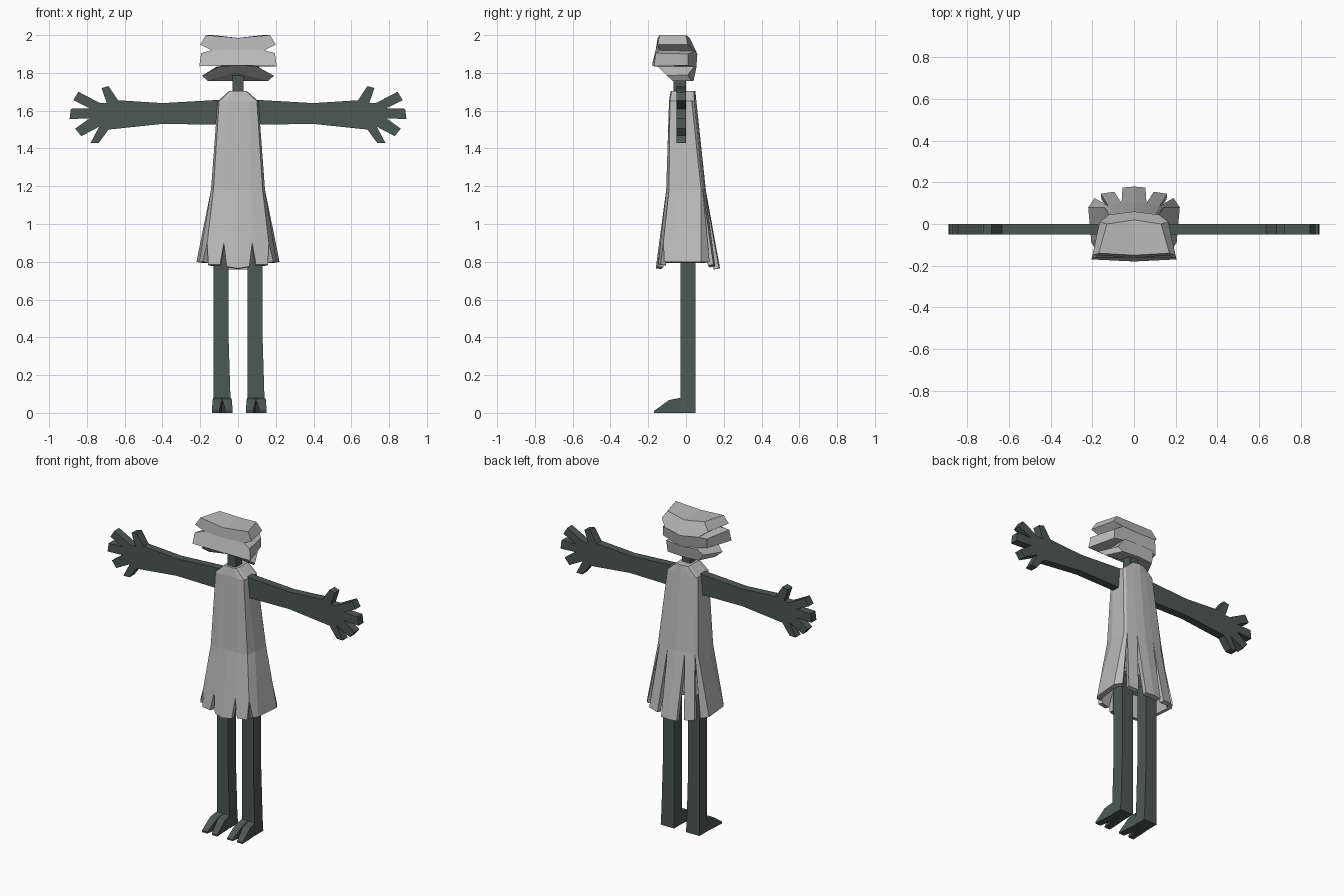
import bpy, bmesh

cube = bpy.data.objects.get("Cube")
if cube:
    bpy.data.objects.remove(cube, do_unlink=True)


def material(name, color):
    m = bpy.data.materials.new(name)
    m.use_nodes = True
    m.diffuse_color = color
    m.node_tree.nodes["Principled BSDF"].inputs["Base Color"].default_value = color
    return m


cloth = material("pale grey", (0.5, 0.5, 0.5, 1))
skin = material("dark green", (0.072, 0.098, 0.088, 1))


def build(name, faces, mat, mirror=False, closed=True):
    """Make an object from polygons given as point lists, welding shared corners."""
    bm = bmesh.new()
    for pts in faces:
        bm.faces.new([bm.verts.new(p) for p in pts])
    bmesh.ops.remove_doubles(bm, verts=bm.verts, dist=0.0005)
    if closed:
        bmesh.ops.recalc_face_normals(bm, faces=bm.faces)
    me = bpy.data.meshes.new(name)
    bm.to_mesh(me)
    bm.free()
    me.materials.append(mat)
    ob = bpy.data.objects.new(name, me)
    bpy.context.collection.objects.link(ob)
    if mirror:
        ob.modifiers.new("mirror", "MIRROR").merge_threshold = 0.001
    return ob


def loft(name, rings, mat, mirror=False):
    """Bridge equal-length rings and cap both ends."""
    faces = [rings[0], rings[-1]]
    for a, b in zip(rings, rings[1:]):
        for i in range(len(a)):
            j = (i + 1) % len(a)
            faces.append([a[i], a[j], b[j], b[i]])
    return build(name, faces, mat, mirror)


def box_ring(x0, x1, y0, y1, z):
    return [(x0, y0, z), (x1, y0, z), (x1, y1, z), (x0, y1, z)]


def both_sides(half):
    return half + [(-x, y, z) for x, y, z in reversed(half) if x > 0]


# Flat arms with splayed five-finger hands
arm = [(.05, 1.66), (.40, 1.64), (.635, 1.655), (.685, 1.73), (.722, 1.72),
       (.695, 1.64), (.73, 1.64), (.845, 1.70), (.872, 1.655), (.785, 1.613),
       (.885, 1.61), (.892, 1.555), (.785, 1.56), (.862, 1.505), (.83, 1.465),
       (.735, 1.515), (.78, 1.43), (.737, 1.43), (.685, 1.5), (.40, 1.53), (.05, 1.525)]
loft("arms", [[(x, y, z) for x, z in arm] for y in (-.05, 0)], skin, mirror=True)

# Neck
loft("neck", [box_ring(-.03, .03, -.065, 0, z) for z in (1.65, 1.82)], skin)

# Legs and two-toed feet, the second set a shifted copy
foot_profile = [(-.03, 0), (-.03, .08), (-.09, .068), (-.17, .01), (-.17, 0), (-.09, 0)]
outer = (.05, .05, .045, .042, .042, .045)
split = (.095, .095, .095, .08, .08, .095)
for side, shift in (("left", 0), ("right", -.18)):
    loft(side + "_leg", [box_ring(.05 + shift, x + shift, -.03, .05, z)
                         for x, z in ((.13, .92), (.13, .4), (.14, .08), (.145, 0))], skin)
    for toe, flip in (("inner", False), ("outer", True)):
        rings = [[((.193 - x if flip else x) + shift, y, z)
                  for x, (y, z) in zip(xs, foot_profile)] for xs in (outer, split)]
        loft(side + "_" + toe + "_toe", rings, skin)

# Dress: half outlines run from centre front round to centre back
shoulder = [(0, -.09), (.06, -.09), (.10, -.085), (.108, -.06),
            (.108, .03), (.10, .045), (.05, .05), (0, .055)]
waist = [(0, -.105), (.07, -.105), (.13, -.09), (.143, -.03),
         (.143, .08), (.125, .088), (.06, .1), (0, .105)]
shoulder_ring = [(x, y, 1.65) for x, y in shoulder]
waist_ring = [(x, y, 1.18) for x, y in waist]
collar_ring = [(x * .42, y * .9, 1.705) for x, y in shoulder]
# Each skirt panel has its own pair of hem corners, leaving slits between panels
hem = [((0, -.16, .765), (.06, -.15, .775)),
       ((.095, -.147, .785), (.158, -.135, .785)),
       ((.187, -.115, .8), (.205, -.09, .8)),
       ((.205, -.09, .8), (.22, .08, .8)),
       ((.22, .08, .8), (.19, .125, .8)),
       ((.16, .145, .785), (.095, .155, .775)),
       ((.055, .175, .765), (0, .18, .765))]
slit_top = {1: [(.075, -.135, .9)], 2: [(.163, -.12, .9)]}
faces = [collar_ring]
for i, (a, b) in enumerate(hem):
    j = i + 1
    for low, high in ((shoulder_ring, collar_ring), (waist_ring, shoulder_ring)):
        faces.append([low[i], low[j], high[j], high[i]])
    faces.append([a, b] + slit_top.get(j, []) + [waist_ring[j], waist_ring[i]]
                 + slit_top.get(i, []))
dress = build("dress", faces, cloth, mirror=True, closed=False)
shell = dress.modifiers.new("thickness", "SOLIDIFY")
shell.thickness, shell.offset = .03, -1

# Closed lining seen through the skirt slits
loft("dress_lining", [both_sides([(x * s, y * s, z) for x, y in waist])
                      for s, z in ((.85, 1.22), (.98, .92))], cloth)

# Hair: three stacked slabs that sweep forward into side points
slabs = {
    "hair_top": ([(0, -.15, 1.985), (.17, -.14, 2.0), (.20, -.15, 1.95),
                  (.14, -.14, 1.92), (0, -.16, 1.925)],
                 [(0, .02, 1.985), (.13, 0, 2.0), (.165, .01, 1.95),
                  (.12, .045, 1.915), (0, .06, 1.9)]),
    "hair_middle": ([(0, -.16, 1.925), (.14, -.14, 1.92), (.195, -.16, 1.905),
                     (.205, -.17, 1.835), (0, -.18, 1.84)],
                    [(0, .06, 1.9), (.12, .045, 1.915), (.155, .01, 1.9),
                     (.155, .01, 1.84), (0, .055, 1.83)]),
    "hair_bottom": ([(0, -.17, 1.84), (.10, -.15, 1.835), (.19, -.1, 1.785),
                     (.16, -.07, 1.757), (0, -.11, 1.80)],
                    [(0, .055, 1.83), (.11, .045, 1.835), (.13, .01, 1.79),
                     (.11, .03, 1.757), (0, .04, 1.757)]),
}
for name, rings in slabs.items():
    loft(name, [both_sides(r) for r in rings], cloth)
